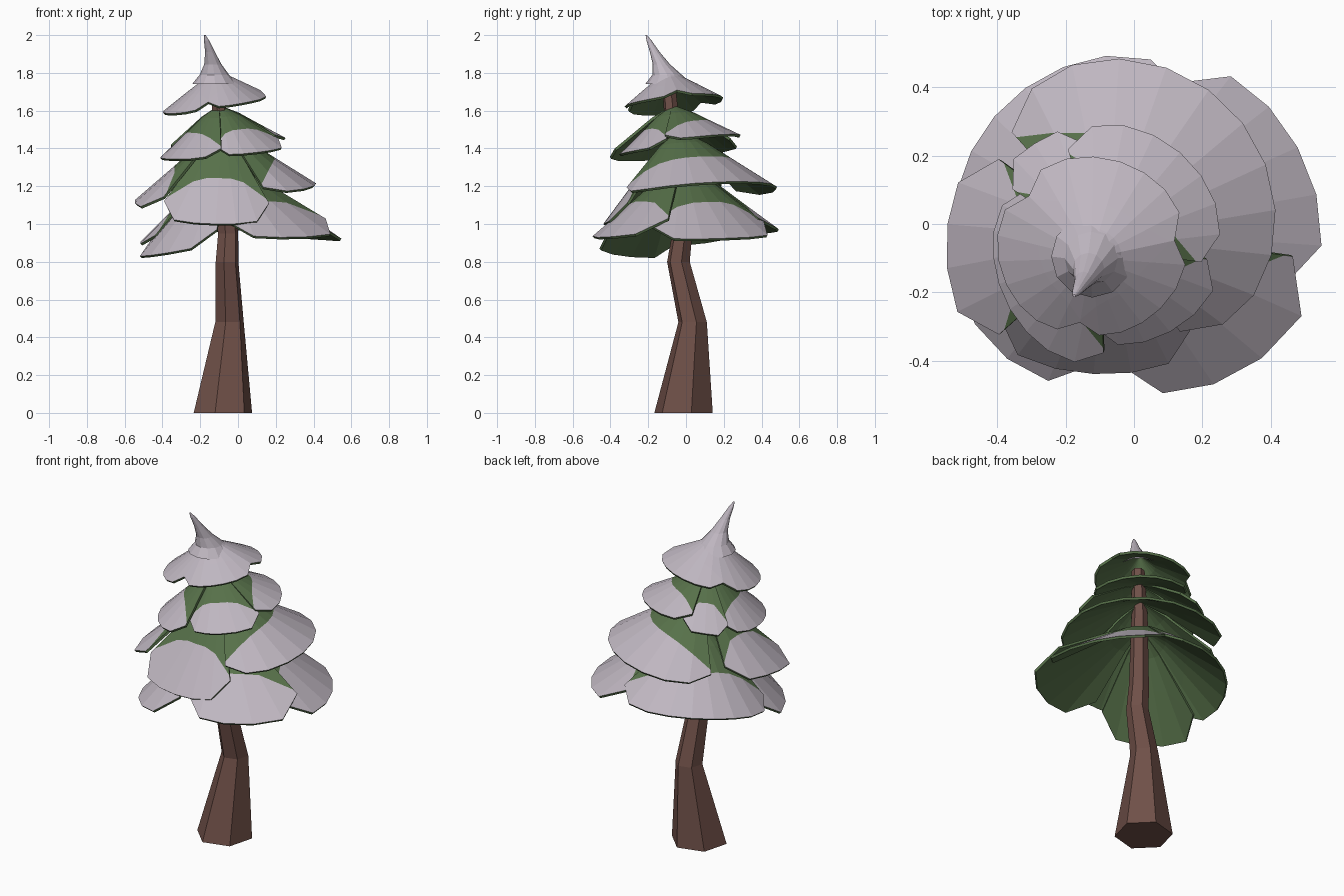
import bpy, bmesh, math

if "Cube" in bpy.data.objects:
    bpy.data.objects.remove(bpy.data.objects["Cube"])


def material(name, rgb):
    m = bpy.data.materials.new(name)
    m.diffuse_color = (*rgb, 1)
    m.use_nodes = True
    m.node_tree.nodes["Principled BSDF"].inputs["Base Color"].default_value = m.diffuse_color
    return m


SNOW = material("snow", (0.52, 0.47, 0.53))
GREEN = material("needles", (0.095, 0.165, 0.068))
BARK = material("bark", (0.16, 0.08, 0.065))


def finish(name, bm, mats):
    me = bpy.data.meshes.new(name)
    bm.to_mesh(me)
    bm.free()
    for m in mats:
        me.materials.append(m)
    ob = bpy.data.objects.new(name, me)
    bpy.context.collection.objects.link(ob)
    return ob


def loft(name, rings, sides, mat, turn=0.0, base=True):
    """Tube through (x, y, z, radius) rings, capped on top and optionally below."""
    bm = bmesh.new()
    loops = []
    for x, y, z, r in rings:
        loops.append([bm.verts.new((x + r * math.cos(turn + 2 * math.pi * i / sides),
                                    y + r * math.sin(turn + 2 * math.pi * i / sides), z))
                      for i in range(sides)])
    for lo, hi in zip(loops, loops[1:]):
        for i in range(sides):
            j = (i + 1) % sides
            bm.faces.new((lo[i], lo[j], hi[j], hi[i]))
    if base:
        bm.faces.new(loops[0][::-1])
    bm.faces.new(loops[-1])
    return finish(name, bm, [mat])


def drop_at(t, profile):
    for (t0, d0), (t1, d1) in zip(profile, profile[1:]):
        if t <= t1:
            return d0 + (d1 - d0) * (t - t0) / (t1 - t0)
    return 1.0


def mix(values, u):
    """Quadratic through start, middle and end values."""
    a, b, c = values
    return a * (1 - u) * (1 - 2 * u) + 4 * b * u * (1 - u) + c * u * (2 * u - 1)


def tier(name, apex, flaps, profile, lift=0.006, all_snow=False):
    """Skirt of rounded flaps: start deg, end deg, three radii, three rim heights."""
    bm = bmesh.new()
    ax, ay, az = apex
    for a0, a1, radii, heights in flaps:
        n = max(4, round((a1 - a0) / 15))
        top = bm.verts.new(apex)
        cols = []
        for i in range(n + 1):
            u = i / n
            s = abs(2 * u - 1)
            a = math.radians(a0 + (a1 - a0) * u)
            rad, rim = mix(radii, u), mix(heights, u)
            up = lift * (1 - 2 * u)
            k = 1 - 0.17 * s ** 7
            line = min(0.55 + 0.25 * s ** 4, k - 0.04)
            cols.append([bm.verts.new((ax + rad * t * math.cos(a), ay + rad * t * math.sin(a),
                                       az + (rim - az) * drop_at(t, profile) + up * t))
                         for t in (0.3, line, k)])
        for p, q in zip(cols, cols[1:]):
            faces = [bm.faces.new((top, p[0], q[0])),
                     bm.faces.new((p[0], p[1], q[1], q[0])),
                     bm.faces.new((p[1], p[2], q[2], q[1]))]
            for f in faces[:2]:
                f.material_index = 0 if all_snow else 1
    bmesh.ops.remove_doubles(bm, verts=bm.verts, dist=0.0005)
    ob = finish(name, bm, [SNOW, GREEN])
    sol = ob.modifiers.new("thickness", 'SOLIDIFY')
    sol.thickness = 0.014
    sol.offset = -1
    sol.material_offset = 1
    sol.material_offset_rim = 1
    return ob


# Crooked six-sided trunk
loft("trunk", [(-0.08, -0.013, 0, 0.16), (-0.045, 0.035, 0.48, 0.078),
               (-0.058, -0.04, 0.8, 0.062), (-0.052, -0.02, 0.95, 0.055),
               (-0.09, -0.06, 1.4, 0.045), (-0.105, -0.09, 1.72, 0.036)],
     6, BARK, math.radians(15))

ROUND = [(0, 0), (0.3, 0.24), (0.6, 0.57), (1, 1)]
HOLLOW = [(0, 0), (0.3, 0.38), (0.6, 0.64), (1, 1)]

# Snowy branch tiers, bottom to top
tier("bottom_branches", (-0.07, -0.02, 1.32), [
    (-18, 66, (0.64, 0.60, 0.57), (0.91, 0.925, 0.95)),
    (-88, -8, (0.46, 0.56, 0.65), (0.94, 0.93, 0.97)),
    (62, 194, (0.55, 0.48, 0.46), (0.96, 0.95, 0.86)),
    (182, 264, (0.47, 0.48, 0.47), (0.82, 0.84, 0.90))], ROUND)

tier("lower_middle_branches", (-0.08, -0.04, 1.50), [
    (-143, -48, (0.47, 0.40, 0.44), (1.03, 1.00, 1.03)),
    (144, 222, (0.47, 0.47, 0.51), (1.14, 1.12, 1.07)),
    (-52, 132, (0.42, 0.52, 0.50), (1.12, 1.225, 1.12))], ROUND)

tier("upper_middle_branches", (-0.10, -0.07, 1.63), [
    (-218, -88, (0.33, 0.315, 0.37), (1.36, 1.345, 1.355)),
    (-94, -6, (0.28, 0.32, 0.38), (1.355, 1.38, 1.42)),
    (-8, 108, (0.36, 0.365, 0.365), (1.43, 1.475, 1.46)),
    (98, 146, (0.37, 0.36, 0.37), (1.41, 1.40, 1.38))], ROUND)

tier("top_branches", (-0.125, -0.10, 1.84), [
    (-225, -100, (0.31, 0.26, 0.23), (1.62, 1.585, 1.61)),
    (-100, 12, (0.23, 0.245, 0.30), (1.61, 1.645, 1.685)),
    (12, 135, (0.30, 0.295, 0.31), (1.685, 1.68, 1.62))], HOLLOW, 0, True)

# Curled snowy tip, its hem sunk into the top branches
loft("tree_tip", [(-0.122, -0.095, 1.742, 0.120), (-0.125, -0.10, 1.79, 0.078),
                  (-0.133, -0.13, 1.845, 0.046), (-0.148, -0.165, 1.91, 0.026),
                  (-0.166, -0.195, 1.97, 0.014), (-0.175, -0.21, 2.0, 0.004)],
     12, SNOW, base=False)
